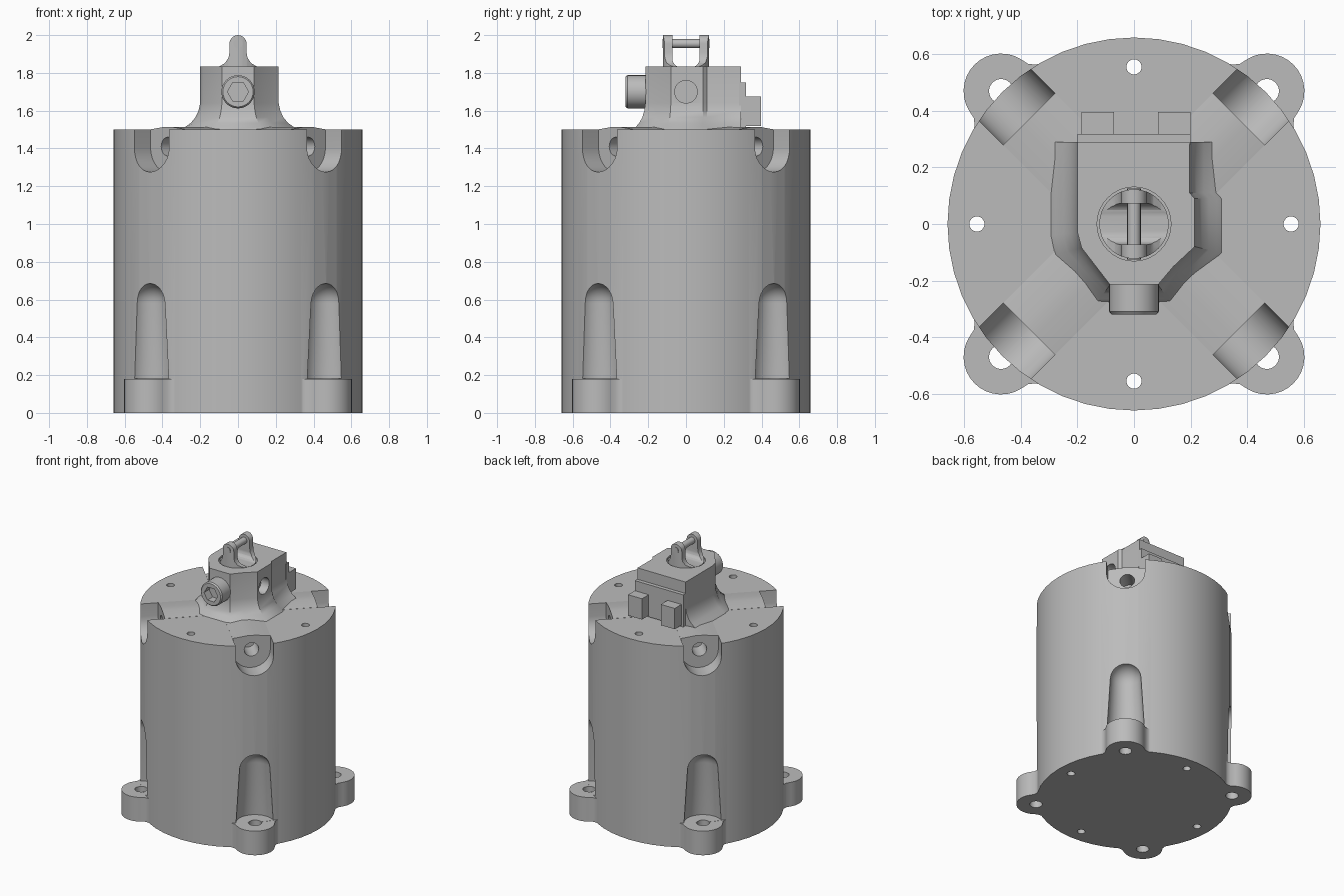
import bpy, bmesh
from math import sin, cos, pi, radians
from mathutils import Matrix, Vector

if "Cube" in bpy.data.objects:
    bpy.data.objects.remove(bpy.data.objects["Cube"])

GREY = bpy.data.materials.new("plain grey")
GREY.use_nodes = True
tone = (0.5, 0.5, 0.5, 1)
GREY.diffuse_color = tone
GREY.node_tree.nodes["Principled BSDF"].inputs["Base Color"].default_value = tone
DIAGONALS = [radians(45 + 90 * i) for i in range(4)]


def loft(name, rings, matrix=Matrix()):
    """Skin a stack of equal-length rings and cap both ends."""
    bm = bmesh.new()
    rows = [[bm.verts.new(matrix @ Vector(p)) for p in ring] for ring in rings]
    n = len(rows[0])
    for low, high in zip(rows, rows[1:]):
        for i in range(n):
            j = (i + 1) % n
            bm.faces.new((low[i], low[j], high[j], high[i]))
    bm.faces.new(rows[0][::-1])
    bm.faces.new(rows[-1])
    bmesh.ops.recalc_face_normals(bm, faces=bm.faces)
    mesh = bpy.data.meshes.new(name)
    bm.to_mesh(mesh)
    bm.free()
    mesh.materials.append(GREY)
    obj = bpy.data.objects.new(name, mesh)
    bpy.context.collection.objects.link(obj)
    return obj


def prism(name, outline, start, end, matrix=Matrix()):
    return loft(name, [[(x, y, d) for x, y in outline] for d in (start, end)], matrix)


def arc(cx, cy, r, a0, a1, steps=14):
    angles = [radians(a0 + (a1 - a0) * i / steps) for i in range(steps + 1)]
    return [(cx + r * cos(a), cy + r * sin(a)) for a in angles]


def lathe(name, profile, matrix=Matrix(), sides=24):
    """Turn (radius, height) points around the local z axis."""
    turn = [2 * pi * i / sides for i in range(sides)]
    return loft(name, [[(r * cos(a), r * sin(a), z) for a in turn]
                       for r, z in profile], matrix)


def facing(a):
    """Local x = sideways, local y = up, local z = outward at angle a."""
    return Matrix(((-sin(a), 0, cos(a), 0), (cos(a), 0, sin(a), 0),
                   (0, 1, 0, 0), (0, 0, 0, 1)))


def box(name, x0, x1, y0, y1, z0, z1):
    return prism(name, [(x0, y0), (x1, y0), (x1, y1), (x0, y1)], z0, z1)


def combine(target, tool, operation="DIFFERENCE"):
    mod = target.modifiers.new("bool", "BOOLEAN")
    mod.operation, mod.solver, mod.object = operation, "EXACT", tool
    bpy.context.view_layer.update()
    graph = bpy.context.evaluated_depsgraph_get()
    mesh = bpy.data.meshes.new_from_object(target.evaluated_get(graph))
    target.modifiers.clear()
    target.data = mesh
    bpy.data.objects.remove(tool)


FRONT, SIDE = facing(-pi / 2), facing(0)

# Main drum with four mounting lugs
body = lathe("body", [(0.66, 0), (0.66, 1.5)], sides=48)
half = [(0.45, -0.2), (0.62, -0.2), (0.643, -0.155), (0.665, -0.136)]
lug_outline = half + arc(0.665, 0, 0.133, -75, 75) + [(u, -v) for u, v in half[::-1]]
for a in DIAGONALS:
    combine(body, prism("lug", lug_outline, 0, 0.18, Matrix.Rotation(a, 4, "Z")), "UNION")

# Bolt clearances, top notches and drilled holes
clearance = [(0.13, 0.181), (0.106, 0.58)] + [(r, z) for r, z in arc(0, 0.58, 0.105, 8, 88, 8)]
notch = [(0.13, 1.7), (-0.13, 1.7)] + arc(0, 1.405, 0.13, 180, 360)
for a in DIAGONALS:
    bolt = Matrix.Translation((0.665 * cos(a), 0.665 * sin(a), 0))
    combine(body, lathe("clearance", clearance, bolt))
    combine(body, lathe("bolt_hole", [(0.043, -0.1), (0.043, 0.3)], bolt))
    combine(body, prism("notch", notch, 0.525, 0.9, facing(a)))
    port = facing(a) @ Matrix.Translation((0, 1.41, 0))
    combine(body, lathe("port", [(0.05, 0.38), (0.05, 0.6)], port))
    b = a + pi / 4
    pin_spot = Matrix.Translation((0.556 * cos(b), 0.556 * sin(b), 0))
    combine(body, lathe("through_hole", [(0.027, -0.1), (0.027, 1.6)], pin_spot, 16))

# Shallow ridges running from the valve block to the notches
for i, a in enumerate(DIAGONALS):
    prism("top_ridge_%d" % (i + 1), [(-0.13, 1.495), (0.13, 1.495), (0.13, 1.501),
          (0.03, 1.514), (-0.03, 1.514), (-0.13, 1.501)], 0.1, 0.525, facing(a))

# Valve block with a flared foot and a flat back
plan = [(-0.2, 0.29), (-0.2, -0.03), (-0.185, -0.085), (-0.085, -0.215), (0.085, -0.215),
        (0.14, -0.15), (0.215, -0.08), (0.215, 0.09), (0.197, 0.11), (0.197, 0.29)]
levels = [(1.495, 0.1), (1.515, 0.078), (1.535, 0.05), (1.565, 0.025),
          (1.6, 0.009), (1.64, 0), (1.835, 0)]


def flare(x, y, d):
    return x + d * max(-1, min(1, x / 0.18)), y + 0.6 * d * min(0, y / 0.2)


block = loft("valve_block", [[(*flare(x, y, d), z) for x, y in plan] for z, d in levels])
combine(block, lathe("shaft_bore", [(0.131, 1.76), (0.131, 1.9)], sides=32))
side_port = SIDE @ Matrix.Translation((0, 1.7, 0))
combine(block, lathe("side_bore", [(0.06, 0.15), (0.06, 0.3)], side_port))

# Front plug with a hexagonal socket
plug_axis = FRONT @ Matrix.Translation((0, 1.7, 0))
plug = lathe("front_plug", [(0.088, 0.18), (0.088, 0.31), (0.08, 0.32)], plug_axis, 32)
combine(plug, lathe("hex_socket", [(0.056, 0.26), (0.056, 0.4)], plug_axis, 6))

# Back plate and its two connector tabs
box("back_plate", -0.2, 0.2, 0.28, 0.318, 1.51, 1.75)
box("back_tab_left", 0.085, 0.2, 0.31, 0.397, 1.52, 1.675)
box("back_tab_right", -0.185, -0.07, 0.31, 0.397, 1.52, 1.675)

# Clevis: round shaft trimmed to an eye shape and slotted
clevis = lathe("clevis", [(0.123, 1.7), (0.123, 2.05)], sides=32)
edge = [(0.15, 1.65), (0.15, 1.825), (0.095, 1.836), (0.068, 1.853),
        (0.05, 1.88), (0.045, 1.91)]
eye = edge + arc(0, 1.955, 0.045, 0, 180) + [(-x, z) for x, z in edge[::-1]]
combine(clevis, prism("eye_shape", eye, -0.3, 0.3, FRONT), "INTERSECT")
slot = [(0.072, 2.1), (-0.072, 2.1)] + arc(-0.027, 1.875, 0.045, 180, 270, 6) \
    + arc(0.027, 1.875, 0.045, 270, 360, 6)
combine(clevis, prism("clevis_slot", slot, -0.3, 0.3, SIDE))
lathe("clevis_pin", [(0.024, -0.125), (0.024, 0.125)],
      FRONT @ Matrix.Translation((0, 1.955, 0)), 16)

# Smooth the round faces, keep the edges crisp
bpy.ops.object.select_all(action="DESELECT")
for obj in bpy.context.collection.objects:
    if obj.type == "MESH":
        obj.select_set(True)
        bpy.context.view_layer.objects.active = obj
bpy.ops.object.shade_smooth_by_angle(angle=radians(35))
